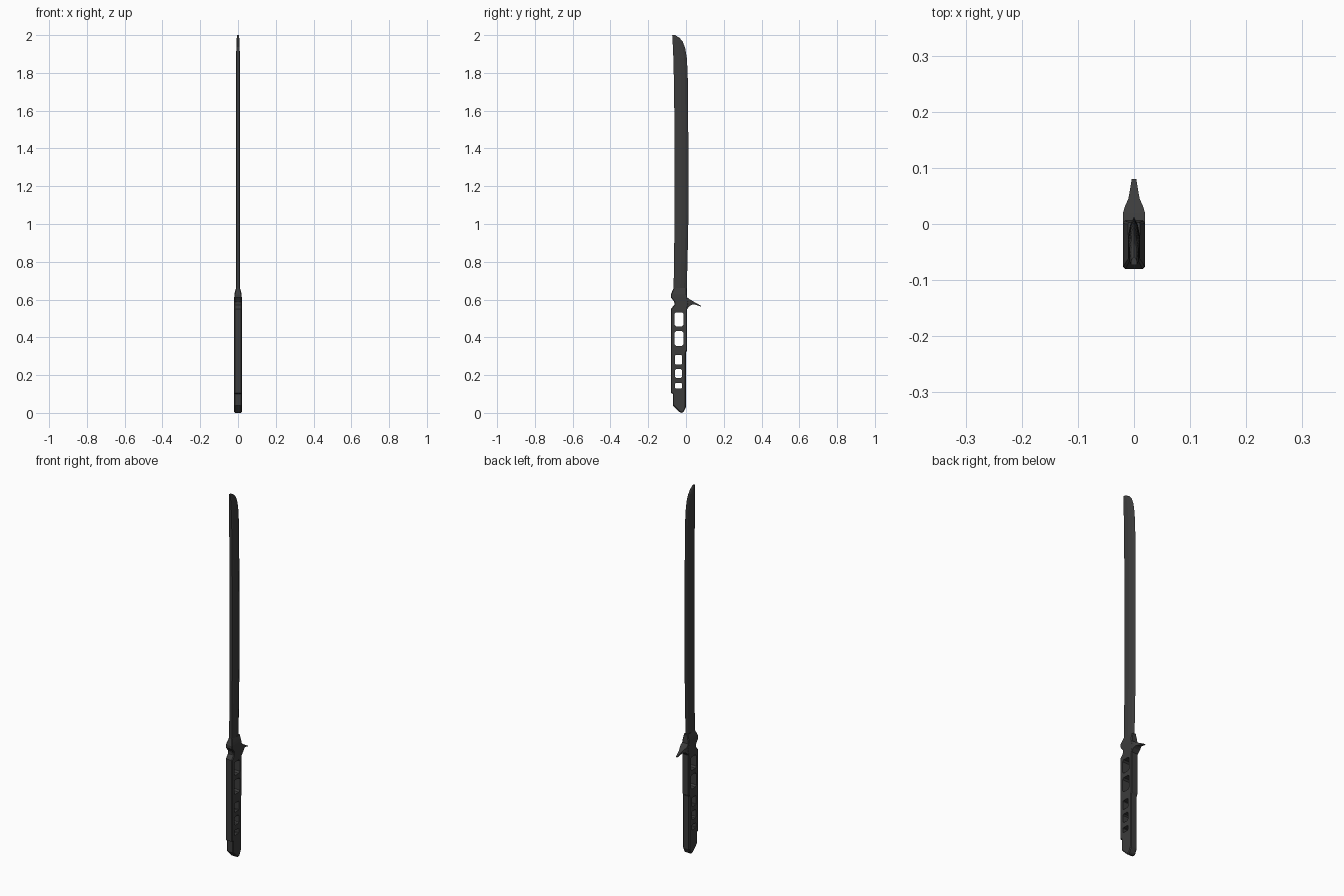
import bpy, bmesh

if "Cube" in bpy.data.objects:
    bpy.data.objects.remove(bpy.data.objects["Cube"])

mat = bpy.data.materials.new("dark grey")
mat.diffuse_color = (0.045, 0.045, 0.045, 1)
mat.use_nodes = True
mat.node_tree.nodes["Principled BSDF"].inputs["Base Color"].default_value = mat.diffuse_color


def finish(name, bm):
    bmesh.ops.recalc_face_normals(bm, faces=bm.faces)
    me = bpy.data.meshes.new(name)
    bm.to_mesh(me)
    bm.free()
    me.materials.append(mat)
    ob = bpy.data.objects.new(name, me)
    bpy.context.collection.objects.link(ob)
    return ob


def loft(name, sections):
    """Skin a list of closed sections with equal point counts."""
    bm = bmesh.new()
    rings = [[bm.verts.new(p) for p in s] for s in sections]
    n = len(rings[0])
    for a, b in zip(rings, rings[1:]):
        for i in range(n):
            j = (i + 1) % n
            bm.faces.new((a[i], a[j], b[j], b[i]))
    bm.faces.new(rings[0])
    bm.faces.new(rings[-1])
    return finish(name, bm)


def prism(bm, pts, hw):
    """Extrude a (y, z) outline across x."""
    a = [bm.verts.new((-hw, y, z)) for y, z in pts]
    b = [bm.verts.new((hw, y, z)) for y, z in pts]
    bm.faces.new(a)
    bm.faces.new(b[::-1])
    for i in range(len(pts)):
        j = (i + 1) % len(pts)
        bm.faces.new((a[i], b[i], b[j], a[j]))


# Blade: flat spine, parallel cheeks, curved bevel to a sharp edge
def blade_section(z, y0, y1, hw):
    w = y1 - y0
    half = [(hw * 0.75, y0), (hw, y0 + 0.08 * w), (hw, y0 + 0.5 * w),
            (hw * 0.62, y0 + 0.8 * w)]
    return ([(x, y, z) for x, y in half] + [(0, y1, z)]
            + [(-x, y, z) for x, y in reversed(half)])


loft("blade", [blade_section(*s) for s in (
    (0.58, -0.062, 0.004, 0.011), (0.66, -0.066, 0.004, 0.011),
    (0.8, -0.063, 0.008, 0.011), (1.05, -0.061, 0.013, 0.011),
    (1.35, -0.06, 0.013, 0.011), (1.6, -0.062, 0.011, 0.011),
    (1.8, -0.065, 0.009, 0.0105), (1.88, -0.067, 0.004, 0.010),
    (1.93, -0.069, -0.004, 0.009), (1.965, -0.071, -0.017, 0.008),
    (1.985, -0.072, -0.034, 0.0065), (2.0, -0.073, -0.058, 0.005))])

# Grip with a row of windows cut through it
bm = bmesh.new()
prism(bm, [(-0.07, 0.04), (-0.034, 0.004), (-0.022, 0.0), (-0.012, 0.006),
           (0.0, 0.032), (0.0, 0.32), (0.006, 0.333), (0.006, 0.55),
           (0.014, 0.575), (0.006, 0.6), (-0.06, 0.6), (-0.062, 0.572),
           (-0.08, 0.55), (-0.08, 0.105), (-0.07, 0.1)], 0.02)
grip = finish("grip", bm)
bev = grip.modifiers.new("chamfer", "BEVEL")
bev.width = 0.004
bev.segments = 1
bev.limit_method = "ANGLE"
bev.angle_limit = 1.3

bm = bmesh.new()
for y0, y1, z0, z1, c in ((-0.061, -0.013, 0.458, 0.532, 0.008),
                          (-0.061, -0.013, 0.355, 0.433, 0.008),
                          (-0.058, -0.022, 0.257, 0.307, 0.003),
                          (-0.058, -0.022, 0.185, 0.232, 0.006),
                          (-0.058, -0.022, 0.13, 0.158, 0.003)):
    prism(bm, [(y0 + c, z0), (y1 - c, z0), (y1, z0 + c), (y1, z1 - c),
               (y1 - c, z1), (y0 + c, z1), (y0, z1 - c), (y0, z0 + c)], 0.05)
cutter = finish("window_cutter", bm)
cutter.hide_render = True
cutter.hide_viewport = True
cut = grip.modifiers.new("windows", "BOOLEAN")
cut.operation = "DIFFERENCE"
cut.object = cutter
cut.solver = "EXACT"

# Collar: swells at the spine, then narrows onto the blade
loft("collar", [[(-hw, y0 + c, z), (-hw, y1 - c, z), (-hw + c, y1, z), (hw - c, y1, z),
                 (hw, y1 - c, z), (hw, y0 + c, z), (hw - c, y0, z), (-hw + c, y0, z)]
                for z, y0, y1, hw, c in (
    (0.585, -0.06, 0.014, 0.02, 0.004), (0.612, -0.08, 0.006, 0.02, 0.004),
    (0.628, -0.08, 0.005, 0.019, 0.004), (0.642, -0.074, 0.004, 0.016, 0.004),
    (0.66, -0.066, 0.003, 0.011, 0.003))])

# Guard: hooked spur tapering out over the cutting edge
loft("guard_spur", [[(-hw, y, z0), (hw, y, z0), (hw, y, z1), (-hw, y, z1)]
                    for y, z0, z1, hw in (
    (-0.01, 0.54, 0.625, 0.0195), (0.006, 0.55, 0.612, 0.0195),
    (0.02, 0.566, 0.601, 0.0195), (0.032, 0.573, 0.594, 0.016),
    (0.045, 0.574, 0.586, 0.010), (0.062, 0.569, 0.577, 0.007),
    (0.08, 0.563, 0.567, 0.004))])
